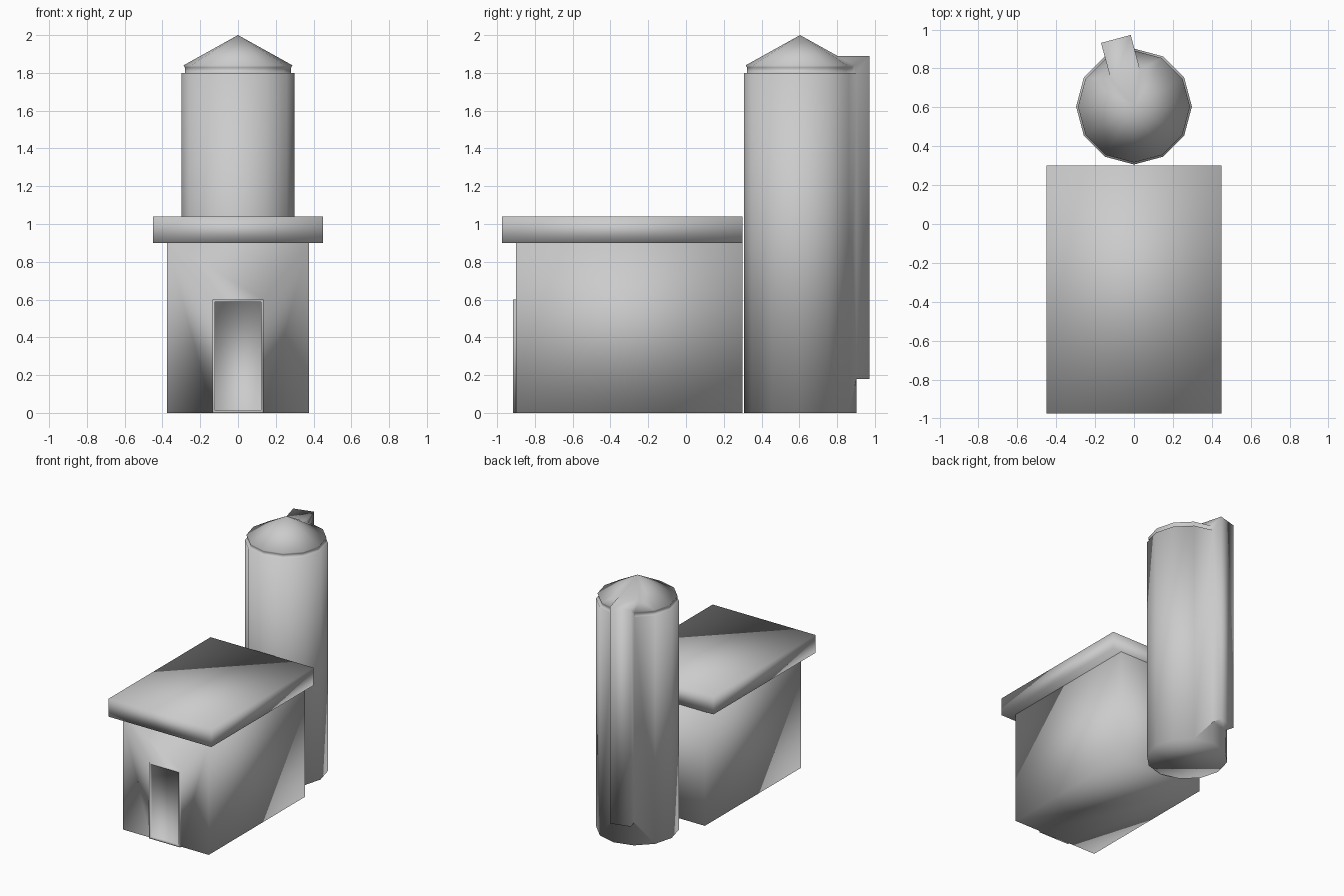
import bpy, bmesh
from math import sin, cos, pi, radians
from mathutils import Matrix, Vector

if "Cube" in bpy.data.objects:
    bpy.data.objects.remove(bpy.data.objects["Cube"])


def finish(name, bm):
    """Turn a bmesh into a fully smooth-shaded object."""
    bmesh.ops.recalc_face_normals(bm, faces=bm.faces)
    for f in bm.faces:
        f.smooth = True
    mesh = bpy.data.meshes.new(name)
    bm.to_mesh(mesh)
    bm.free()
    obj = bpy.data.objects.new(name, mesh)
    bpy.context.collection.objects.link(obj)
    return obj


def box_bm(lo, hi):
    lo, hi = Vector(lo), Vector(hi)
    bm = bmesh.new()
    bmesh.ops.create_cube(bm, size=1, matrix=Matrix.Translation((lo + hi) / 2)
                          @ Matrix.Diagonal((*(hi - lo), 1)))
    return bm


def lathe(name, profile, sides, centre):
    """Stack rings of (radius, z); the first is capped, the last is an apex."""
    bm = bmesh.new()
    rings = [[bm.verts.new((centre[0] + r * cos(2 * pi * i / sides),
                            centre[1] + r * sin(2 * pi * i / sides), z))
              for i in range(sides)] for r, z in profile[:-1]]
    apex = bm.verts.new((centre[0], centre[1], profile[-1][1]))
    bm.faces.new(rings[0])
    for i in range(sides):
        j = (i + 1) % sides
        for a, b in zip(rings, rings[1:]):
            bm.faces.new((a[i], a[j], b[j], b[i]))
        bm.faces.new((rings[-1][i], rings[-1][j], apex))
    return finish(name, bm)


# Barn walls: front outline wraps round the door, so all faces share vertices
bm = bmesh.new()
W, D, H = 0.375, 0.135, 0.6
front = [bm.verts.new((x, -0.9, z)) for x, z in
         ((-W, 0), (-D, 0), (-D, H), (D, H), (D, 0), (W, 0), (W, 0.9), (-W, 0.9))]
back = [bm.verts.new((x, 0.3, z)) for x, z in ((-W, 0), (W, 0), (W, 0.9), (-W, 0.9))]
bl, d1, d2, d3, d4, br, tr, tl = front
bm.faces.new(front)
bm.faces.new(back)
bm.faces.new((bl, d1, d4, br, back[1], back[0]))
bm.faces.new((br, tr, back[2], back[1]))
bm.faces.new((bl, tl, back[3], back[0]))
bm.faces.new((tl, tr, back[2], back[3]))

# Door: raised frame with a recessed panel
door = bm.faces.new((d1, d2, d3, d4))
bmesh.ops.recalc_face_normals(bm, faces=bm.faces)
door = bmesh.ops.extrude_discrete_faces(bm, faces=[door])["faces"][0]
for v in door.verts:
    v.co.y = -0.915
bmesh.ops.inset_region(bm, faces=[door], thickness=0.018)
bmesh.ops.inset_region(bm, faces=[door], thickness=0.002)
for v in door.verts:
    v.co.y = -0.902
finish("barn_walls", bm)

# Flat overhanging roof
finish("barn_roof", box_bm((-0.45, -0.975, 0.9), (0.45, 0.3, 1.04)))

# Twelve-sided silo with stepped neck and conical cap
SILO = (0, 0.604)
silo = lathe("silo", [(0.298, 0), (0.298, 1.8), (0.281, 1.8), (0.281, 1.828),
                      (0.288, 1.84), (0, 2.0)], 12, SILO)

# Chute running up one rear facet, fused into the silo
bm = box_bm((-0.079, 0.15, 0.18), (0.079, 0.36, 1.89))
bm.transform(Matrix.Translation((*SILO, 0)) @ Matrix.Rotation(radians(15), 4, 'Z'))
chute = finish("silo_chute_helper", bm)
chute.hide_render = True
union = silo.modifiers.new("chute", 'BOOLEAN')
union.operation = 'UNION'
union.object = chute
bpy.context.view_layer.objects.active = silo
silo.select_set(True)
bpy.ops.object.modifier_apply(modifier=union.name)
bpy.data.objects.remove(chute)
